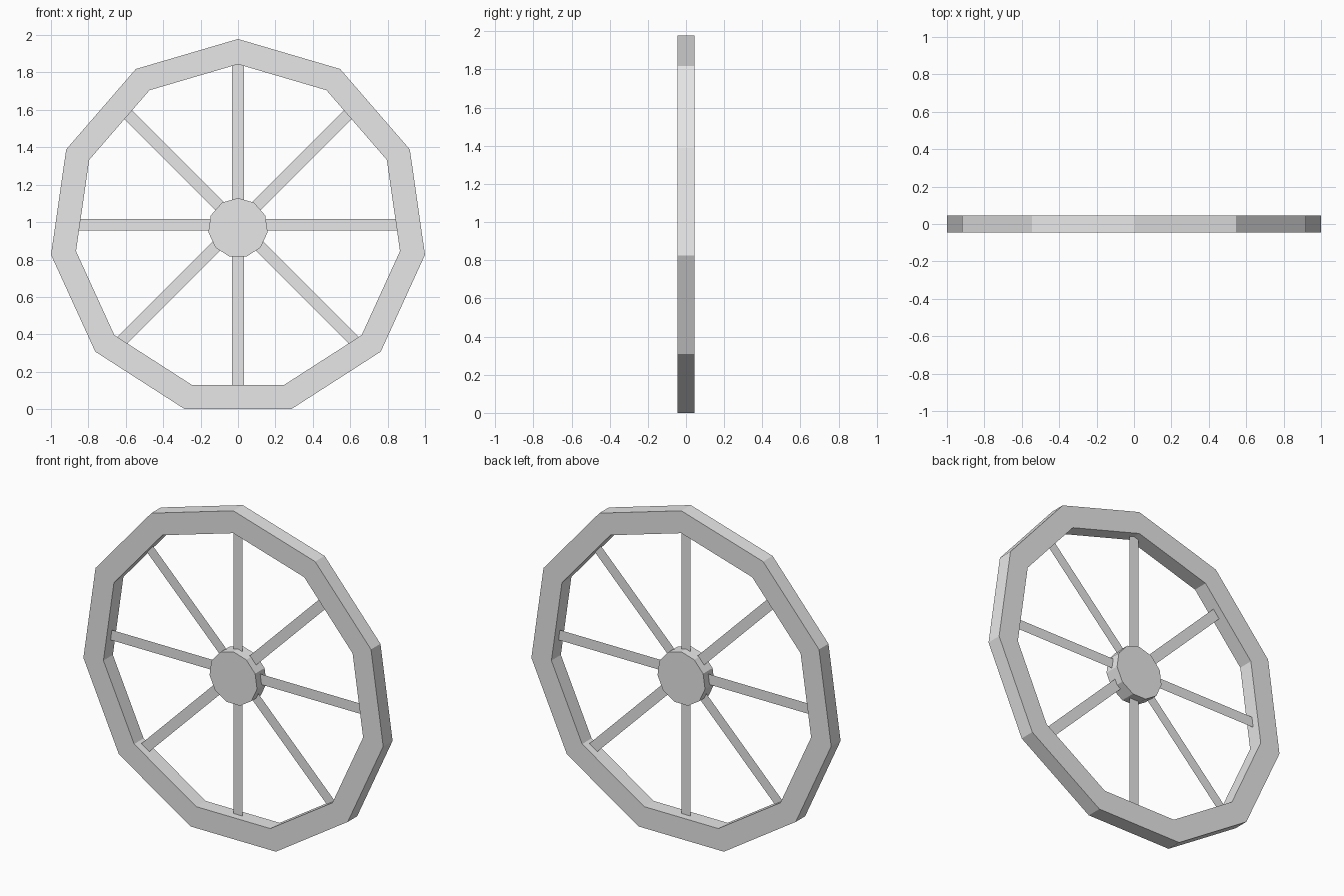
import bpy, bmesh
from math import sin, cos, pi
from mathutils import Matrix, Vector

cube = bpy.data.objects.get("Cube")
if cube:
    bpy.data.objects.remove(cube, do_unlink=True)

SIDES = 11
OUTER, INNER, HUB = 1.01, 0.875, 0.16
HALF_DEPTH = 0.045
AXLE_Z = OUTER * cos(pi / SIDES)      # rim rests on a flat side
SPOKE_Z = 0.987

grey = bpy.data.materials.new("light grey")
grey.use_nodes = True
grey.diffuse_color = (0.8, 0.8, 0.8, 1)
grey.node_tree.nodes["Principled BSDF"].inputs["Base Color"].default_value = (0.8, 0.8, 0.8, 1)


def finish(name, bm, z):
    bmesh.ops.recalc_face_normals(bm, faces=bm.faces)
    mesh = bpy.data.meshes.new(name)
    bm.to_mesh(mesh)
    bm.free()
    mesh.materials.append(grey)
    obj = bpy.data.objects.new(name, mesh)
    obj.location.z = z
    bpy.context.collection.objects.link(obj)
    return obj


def ring(bm, radius, y):
    """Polygon loop in the wheel plane with one corner pointing up."""
    angles = [2 * pi * i / SIDES for i in range(SIDES)]
    return [bm.verts.new((radius * sin(a), y, radius * cos(a))) for a in angles]


def bridge(bm, a, b):
    for i in range(SIDES):
        j = (i + 1) % SIDES
        bm.faces.new((a[i], a[j], b[j], b[i]))


# Rim: rectangular section swept round the polygon
bm = bmesh.new()
loops = [ring(bm, r, y) for r, y in ((OUTER, -HALF_DEPTH), (OUTER, HALF_DEPTH),
                                     (INNER, HALF_DEPTH), (INNER, -HALF_DEPTH))]
for k in range(4):
    bridge(bm, loops[k], loops[(k + 1) % 4])
finish("rim", bm, AXLE_Z)

# Hub: solid polygonal disc
bm = bmesh.new()
front, back = ring(bm, HUB, -HALF_DEPTH), ring(bm, HUB, HALF_DEPTH)
bridge(bm, front, back)
bm.faces.new(front)
bm.faces.new(back)
finish("hub", bm, AXLE_Z)

# Spokes: eight flat strips in the middle plane, ends sunk in hub and rim
for i in range(8):
    bm = bmesh.new()
    turn = Matrix.Rotation(i * pi / 4, 3, 'Y')
    corners = ((-0.031, 0.1), (0.031, 0.1), (0.031, 0.9), (-0.031, 0.9))
    bm.faces.new([bm.verts.new(turn @ Vector((x, 0, z))) for x, z in corners])
    finish(f"spoke_{i + 1}", bm, SPOKE_Z)
